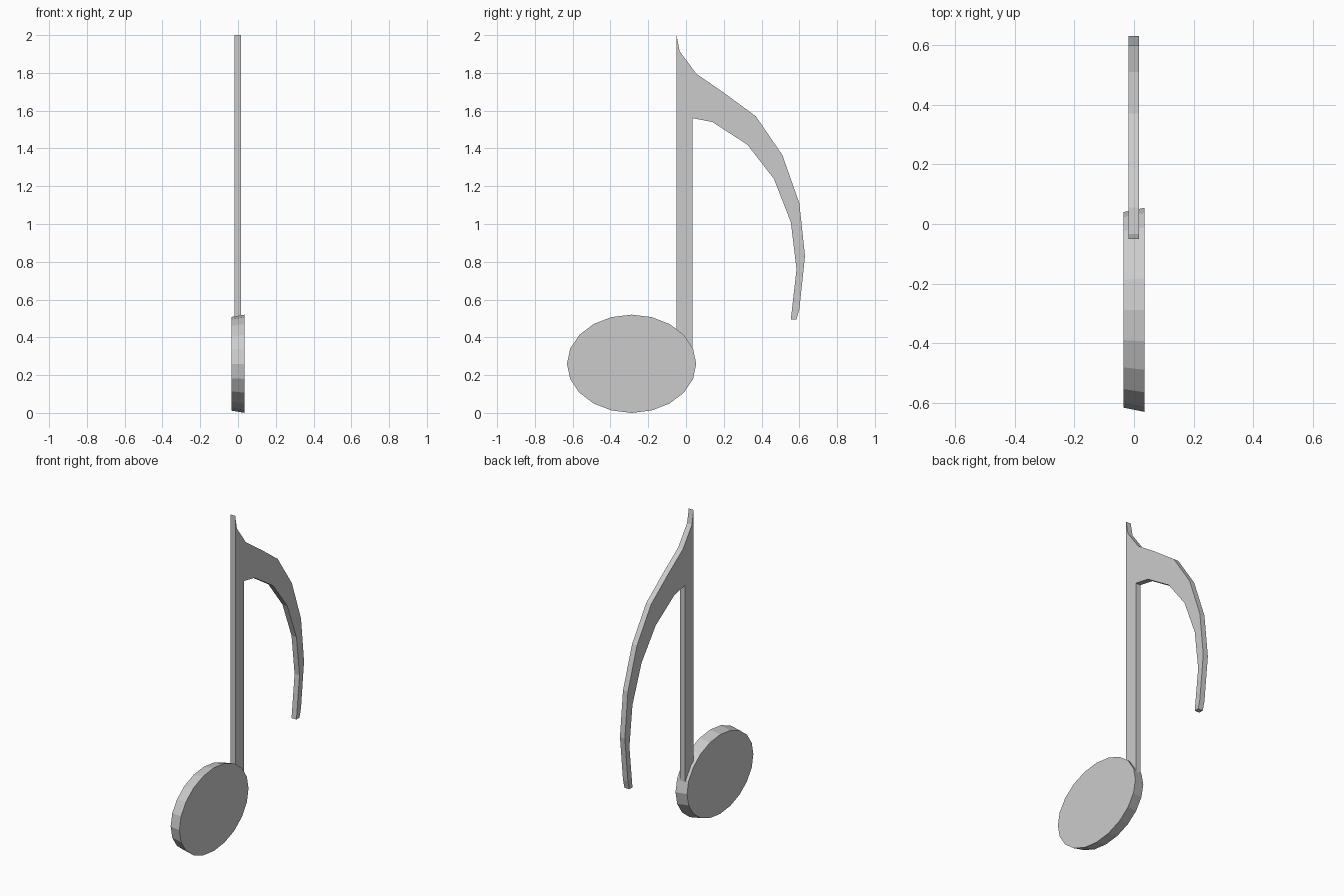
import bpy, bmesh
from math import cos, sin, pi

if "Cube" in bpy.data.objects:
    bpy.data.objects.remove(bpy.data.objects["Cube"])


def plate(name, left, right, x0, x1):
    """Closed slab between two matching (y, z) outlines at x0 and x1."""
    bm = bmesh.new()
    a = [bm.verts.new((x0, y, z)) for y, z in left]
    b = [bm.verts.new((x1, y, z)) for y, z in right]
    bm.faces.new(a)
    bm.faces.new(b)
    n = len(a)
    for i in range(n):
        j = (i + 1) % n
        bm.faces.new((a[i], a[j], b[j], b[i]))
    bmesh.ops.recalc_face_normals(bm, faces=bm.faces[:])
    mesh = bpy.data.meshes.new(name)
    bm.to_mesh(mesh)
    bm.free()
    obj = bpy.data.objects.new(name, mesh)
    bpy.context.collection.objects.link(obj)
    return obj


def ellipse(cy, cz, ry, rz, sides=20):
    return [(cy + ry * cos(2 * pi * i / sides), cz + rz * sin(2 * pi * i / sides))
            for i in range(sides)]


# Oval note head, slightly smaller on the -x face
plate("note_head", ellipse(-0.288, 0.26, 0.328, 0.248),
      ellipse(-0.288, 0.26, 0.342, 0.26), -0.035, 0.035)

# Stem and curved flag cut from one thin plate
outline = [
    (-0.05, 0.40), (-0.05, 2.0), (-0.034, 1.915), (0.055, 1.795),   # stem, crest
    (0.20, 1.695), (0.37, 1.57), (0.51, 1.365), (0.60, 1.11),       # outer curve
    (0.63, 0.83), (0.60, 0.55), (0.585, 0.495), (0.555, 0.495),     # tip
    (0.585, 0.76), (0.555, 1.01), (0.465, 1.24), (0.325, 1.42),     # inner curve
    (0.14, 1.54), (0.035, 1.56), (0.035, 0.33),                     # back to stem
]
plate("stem_and_flag", outline, outline, -0.018, 0.016)
